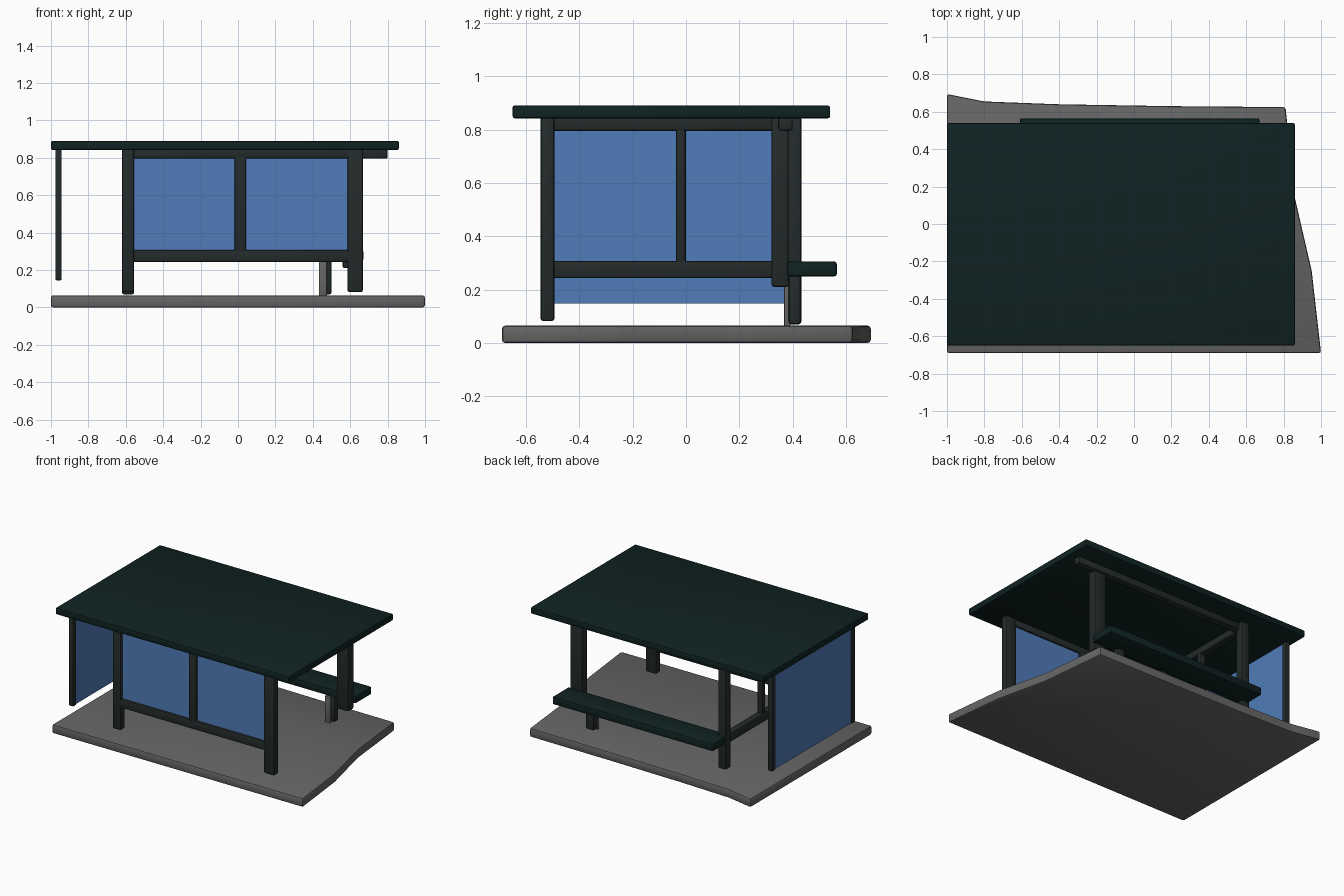
import bpy
import bmesh
import math

cube = bpy.data.objects.get("Cube")
if cube:
    bpy.data.objects.remove(cube, do_unlink=True)


def material(name, rgb):
    mat = bpy.data.materials.new(name)
    mat.use_nodes = True
    mat.diffuse_color = (*rgb, 1)
    shader = next(n for n in mat.node_tree.nodes if n.type == "BSDF_PRINCIPLED")
    shader.inputs["Base Color"].default_value = (*rgb, 1)
    return mat


TEAL = material("dark teal", (0.005, 0.016, 0.016))
FRAME = material("charcoal frame", (0.017, 0.024, 0.023))
GLASS = material("blue glass", (0.08, 0.2, 0.48))
STONE = material("grey paving", (0.13, 0.13, 0.13))


def finish(name, bm, mat, bevel, segments=2):
    """Turn a bmesh into a softly bevelled object."""
    bmesh.ops.recalc_face_normals(bm, faces=bm.faces)
    if bevel:
        bmesh.ops.bevel(bm, geom=bm.edges[:], offset=bevel, segments=segments,
                        profile=0.5, affect='EDGES')
    mesh = bpy.data.meshes.new(name)
    bm.to_mesh(mesh)
    bm.free()
    mesh.materials.append(mat)
    obj = bpy.data.objects.new(name, mesh)
    bpy.context.collection.objects.link(obj)
    bpy.ops.object.select_all(action='DESELECT')
    obj.select_set(True)
    bpy.context.view_layer.objects.active = obj
    bpy.ops.object.shade_smooth_by_angle(angle=math.radians(40))
    return obj


def box(name, x, y, z, mat, bevel=0.01):
    """Box from its (min, max) extent on each axis."""
    bm = bmesh.new()
    bmesh.ops.create_cube(bm, size=1)
    for v in bm.verts:
        v.co = [sum(r) / 2 + c * (r[1] - r[0]) for r, c in zip((x, y, z), v.co)]
    return finish(name, bm, mat, bevel)


# Paving slab with a skewed outline
outline = [(-1, -0.69), (1, -0.69), (0.95, -0.25), (0.86, 0.14), (0.81, 0.625),
           (0.2, 0.63), (-0.4, 0.64), (-0.8, 0.655), (-1, 0.695)]
bm = bmesh.new()
base = bm.faces.new([bm.verts.new((x, y, 0)) for x, y in outline])
top = bmesh.ops.extrude_face_region(bm, geom=[base])["geom"]
bmesh.ops.translate(bm, vec=(0, 0, 0.065),
                    verts=[g for g in top if isinstance(g, bmesh.types.BMVert)])
finish("paving_slab", bm, STONE, 0.012)

# Roof and bench
box("roof", (-1, 0.86), (-0.65, 0.54), (0.842, 0.89), TEAL, 0.008)
box("bench_seat", (-0.61, 0.67), (0.38, 0.565), (0.25, 0.305), TEAL, 0.008)

# Shared frame extents
LEFT, RIGHT = (-0.62, -0.555), (0.585, 0.668)
FRONT, BACK = (-0.545, -0.493), (0.37, 0.432)
TOP_RAIL, LOW_RAIL = (0.795, 0.85), (0.243, 0.308)

# Posts
box("front_right_post", LEFT, FRONT, (0.082, 0.85), FRAME)
box("front_left_post", RIGHT, FRONT, (0.082, 0.85), FRAME)
box("back_right_post", LEFT, BACK, (0.07, 0.85), FRAME)
box("back_left_post", (0.56, 0.655), (0.32, 0.385), (0.21, 0.85), FRAME)
box("bench_leg", (0.435, 0.5), (0.385, 0.43), (0.07, 0.27), FRAME)
box("bench_leg_pad", (0.432, 0.475), (0.368, 0.392), (0.06, 0.25), STONE, 0.004)

# Rails of the front and side frames
for name, z in (("top", TOP_RAIL), ("lower", LOW_RAIL)):
    box("front_" + name + "_rail", (-0.6, 0.62), (-0.54, -0.497), z, FRAME)
    box("side_" + name + "_rail", (-0.612, -0.562), (-0.51, 0.4), z, FRAME)
box("back_top_rail", (-0.6, 0.8), (0.345, 0.4), TOP_RAIL, FRAME)

# Middle uprights
box("front_mullion", (-0.018, 0.043), (-0.54, -0.497), (0.25, 0.85), FRAME)
box("side_mullion", (-0.61, -0.565), (-0.038, 0), (0.25, 0.85), FRAME)

# Front panes
for name, x in (("right", (-0.57, -0.01)), ("left", (0.03, 0.6))):
    box("front_" + name + "_pane", x, (-0.525, -0.51), (0.295, 0.81), GLASS, 0)

# Free-hanging end screen with dark edge strips
box("end_screen_pane", (-0.97, -0.95), (-0.51, 0.4), (0.148, 0.85), GLASS, 0)
for name, y in (("front", (-0.53, -0.492)), ("back", (0.375, 0.415))):
    box("end_screen_" + name + "_edge", (-0.977, -0.943), y, (0.145, 0.85), FRAME, 0.006)
